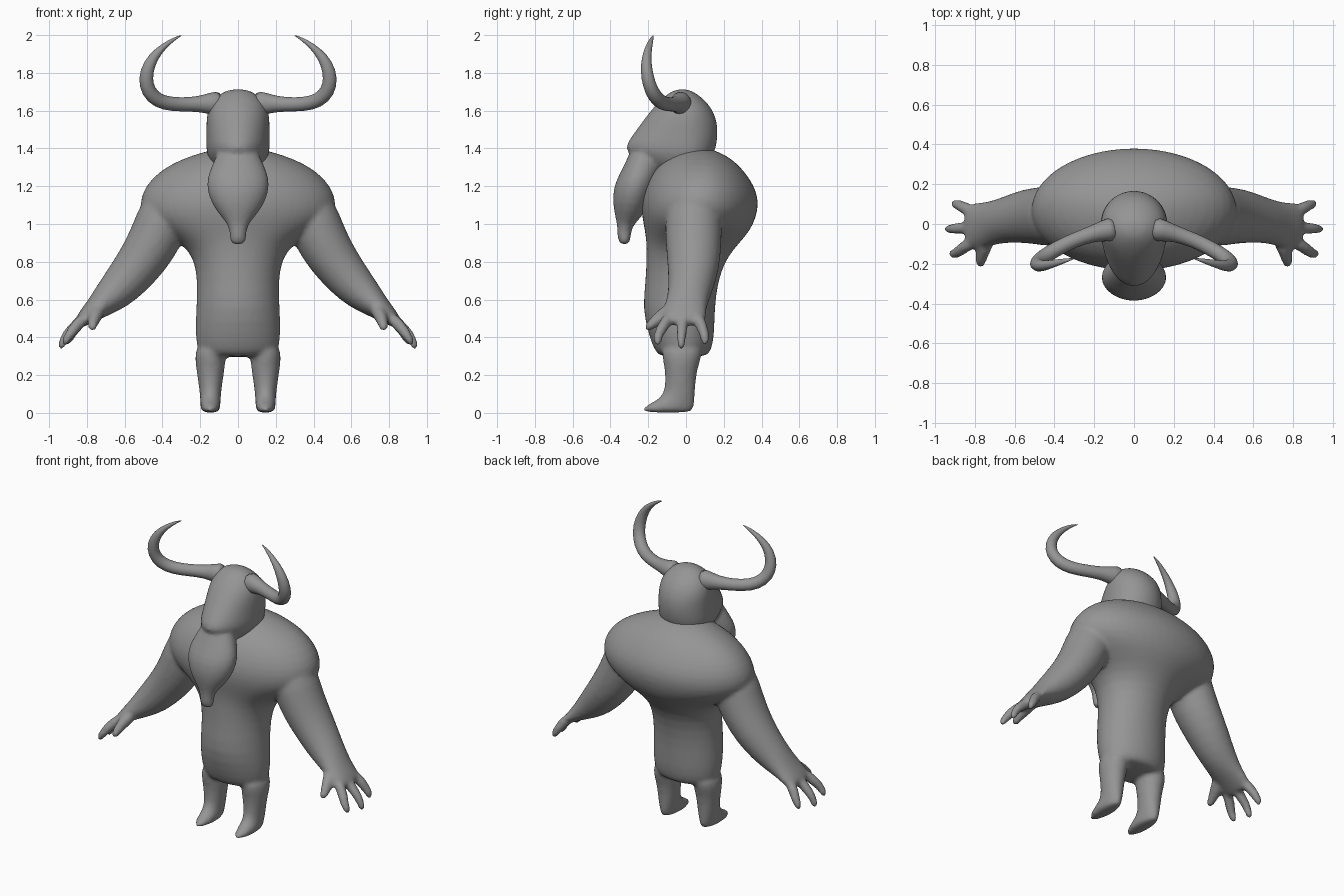
import bpy, bmesh, math
from mathutils import Vector

GREY = bpy.data.materials.new("stone_grey")
GREY.diffuse_color = (0.3, 0.3, 0.3, 1)
Y = Vector((0, 1, 0))


def skin(bm, rings):
    """Bridge a list of point rings and cap both ends."""
    vs = [[bm.verts.new(p) for p in r] for r in rings]
    n = len(vs[0])
    for a, b in zip(vs, vs[1:]):
        for i in range(n):
            j = (i + 1) % n
            bm.faces.new((a[i], a[j], b[j], b[i]))
    bm.faces.new(vs[0])
    bm.faces.new(vs[-1][::-1])


def stack(bm, rows, x=0.0, n=20):
    """Loft of level slices: z, half width, front y, back y, y of widest point."""
    rings = []
    for z, w, yf, yb, yc in rows:
        ring = []
        for i in range(n):
            a = 2 * math.pi * i / n
            s = math.sin(a)
            ring.append((x + w * math.cos(a), yc + s * (yb - yc if s > 0 else yc - yf), z))
        rings.append(ring)
    skin(bm, rings)


def tube(bm, rows, side, n=12):
    """Loft along a path: x, y, z, thickness radius, y radius."""
    pts = [Vector((side * r[0], r[1], r[2])) for r in rows]
    rings = []
    for k, (p, r) in enumerate(zip(pts, rows)):
        t = (pts[min(k + 1, len(pts) - 1)] - pts[max(k - 1, 0)]).normalized()
        u = t.cross(Y).normalized()
        v = t.cross(u)
        rings.append([p + u * r[3] * math.cos(2 * math.pi * i / n)
                      + v * r[4] * math.sin(2 * math.pi * i / n) for i in range(n)])
    skin(bm, rings)


def finish(name, bm, voxel=0.0):
    bmesh.ops.recalc_face_normals(bm, faces=bm.faces)
    for f in bm.faces:
        f.smooth = True
    me = bpy.data.meshes.new(name)
    bm.to_mesh(me)
    bm.free()
    me.materials.append(GREY)
    ob = bpy.data.objects.new(name, me)
    bpy.context.collection.objects.link(ob)
    ob.modifiers.new("round", "SUBSURF").levels = 1
    ob.modifiers["round"].render_levels = 1
    if voxel:  # melt overlapping lofts into one skin
        m = ob.modifiers.new("fuse", "REMESH")
        m.mode = "VOXEL"
        m.voxel_size = voxel
        m.use_smooth_shade = True
        m = ob.modifiers.new("soften", "SMOOTH")
        m.factor = 0.5
        m.iterations = 6
    return ob


# Body: waist, humped shoulders, arms with fingers, legs with feet
bm = bmesh.new()
stack(bm, [(0.295, .18, -.13, .10, -.02), (0.32, .215, -.165, .135, -.02),
           (0.42, .228, -.20, .152, -.02), (0.55, .222, -.232, .152, -.02),
           (0.70, .215, -.215, .17, -.01), (0.82, .235, -.21, .215, 0),
           (0.90, .30, -.21, .285, .03), (0.97, .43, -.22, .345, .05),
           (1.04, .515, -.235, .375, .06), (1.12, .525, -.24, .388, .07),
           (1.20, .495, -.22, .365, .08), (1.28, .42, -.18, .31, .09),
           (1.34, .31, -.12, .25, .09), (1.38, .19, -.06, .18, .08),
           (1.40, .10, .0, .12, .06)], n=28)
for s in (1, -1):
    # arm and palm
    tube(bm, [(.36, .04, 1.12, .14, .15), (.405, .04, 1.0, .145, .155),
              (.46, .04, .88, .14, .15), (.535, .04, .77, .127, .14),
              (.62, .025, .67, .112, .122), (.69, .01, .605, .09, .112),
              (.755, -.005, .55, .062, .115), (.81, -.01, .505, .045, .118),
              (.845, -.01, .47, .03, .11)], s, 16)
    # three fingers and thumb
    for y0, y1, tip in ((.06, .10, (.905, .36)), (-.015, -.025, (.935, .335)),
                        (-.085, -.15, (.915, .355))):
        tx, tz = tip
        tube(bm, [(.80, y0, .515, .035, .035), (.855, (y0 + y1) / 2, .465, .035, .034),
                  (tx - .02, y1, .41, .028, .028), (tx, y1, tz + .02, .023, .023),
                  (tx + .004, y1, tz, .014, .014)], s, 10)
    tube(bm, [(.73, -.06, .56, .045, .045), (.755, -.12, .515, .04, .045),
              (.768, -.175, .475, .03, .032), (.772, -.205, .45, .024, .024),
              (.773, -.21, .435, .014, .014)], s, 10)
    # leg and foot
    stack(bm, [(0.37, .08, -.14, .10, -.02), (0.28, .084, -.125, .08, -.02),
               (0.22, .074, -.112, .058, -.03), (0.12, .06, -.112, .05, -.03),
               (0.075, .055, -.14, .048, -.04), (0.045, .055, -.205, .046, -.08),
               (0.02, .052, -.24, .042, -.09), (0.0, .042, -.225, .03, -.09)],
          x=s * .146, n=16)
finish("body", bm, 0.013)

# Head: skull with long muzzle, and hanging beard
bm = bmesh.new()
stack(bm, [(1.27, .12, -.20, .10, 0), (1.35, .162, -.285, .14, 0),
           (1.40, .172, -.335, .16, 0), (1.46, .17, -.295, .17, 0),
           (1.52, .17, -.25, .17, 0), (1.58, .168, -.205, .155, 0),
           (1.64, .15, -.155, .12, -.01), (1.69, .10, -.10, .06, -.02),
           (1.715, .04, -.05, .01, -.02)])
stack(bm, [(1.40, .10, -.29, -.12, -.22), (1.34, .125, -.315, -.12, -.23),
           (1.27, .158, -.35, -.13, -.26), (1.20, .172, -.385, -.16, -.27),
           (1.11, .145, -.39, -.19, -.29), (1.04, .092, -.375, -.23, -.30),
           (0.995, .052, -.365, -.28, -.325), (0.95, .045, -.365, -.29, -.325),
           (0.91, .044, -.36, -.295, -.325), (0.89, .03, -.345, -.305, -.325)])
finish("head", bm, 0.012)

# Horns: out sideways, then curling forward and up to a point
for s, label in ((1, "left"), (-1, "right")):
    bm = bmesh.new()
    tube(bm, [(.08, -.02, 1.64, .075, .07), (.155, -.035, 1.637, .058, .055),
              (.21, -.05, 1.635, .042, .042), (.30, -.08, 1.632, .038, .038),
              (.39, -.125, 1.638, .04, .04), (.455, -.165, 1.672, .042, .04),
              (.489, -.195, 1.735, .041, .037), (.485, -.21, 1.81, .038, .033),
              (.45, -.21, 1.885, .028, .026), (.39, -.195, 1.945, .016, .018),
              (.33, -.18, 1.985, .008, .009), (.295, -.172, 2.0, .001, .001)], s)
    finish(label + "_horn", bm)
